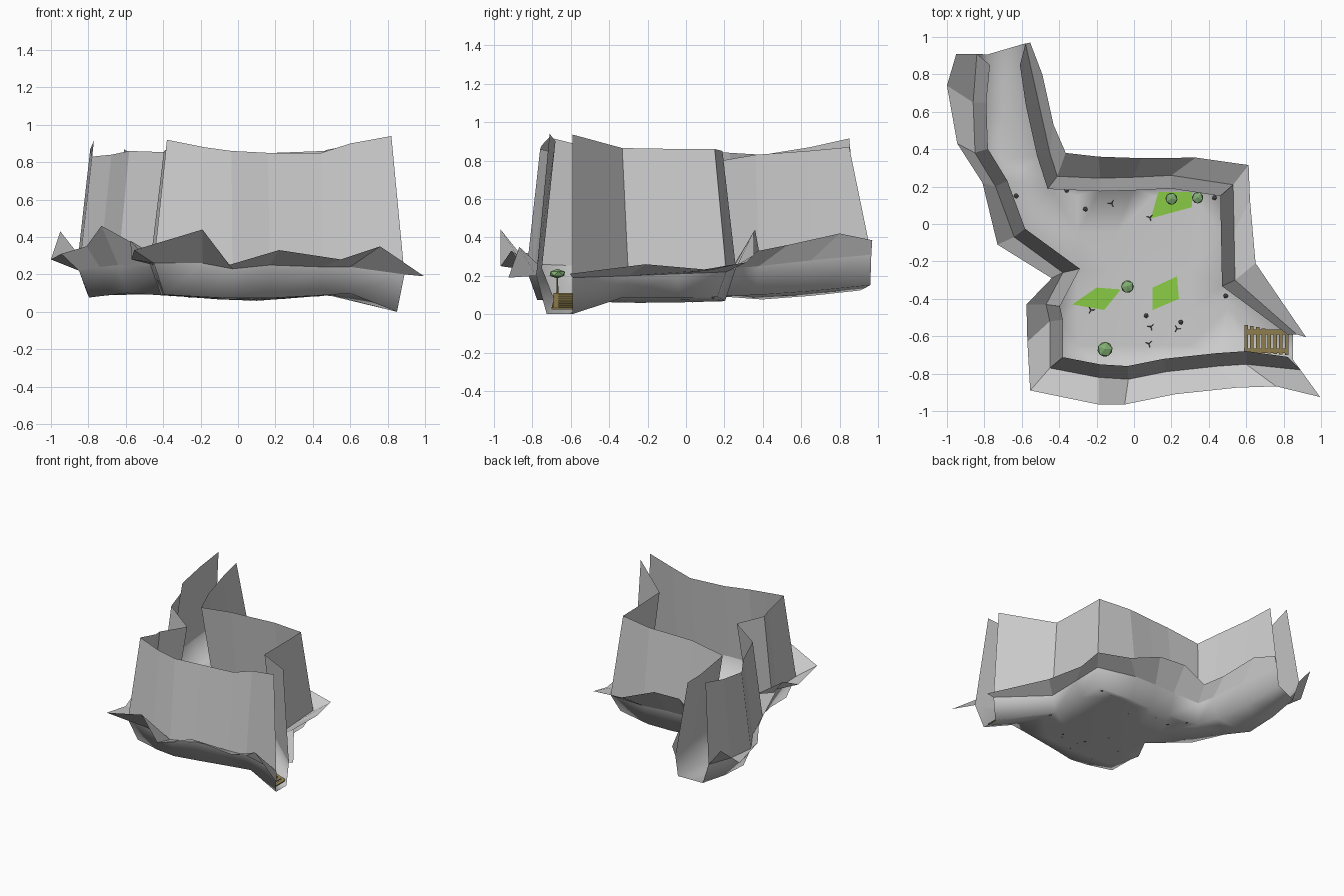
import bpy, bmesh, math, random
from mathutils import Vector
from mathutils.geometry import delaunay_2d_cdt

if "Cube" in bpy.data.objects:
    bpy.data.objects.remove(bpy.data.objects["Cube"])

random.seed(4)

# Each row: cliff foot x, y, z | outer ledge x, y, z | cliff top height
LEFT = [
    (.89, -.78, .20, .995, -.925, .19, .94), (.60, -.75, .24, .76, -.868, .35, .90),
    (.45, -.76, .24, .55, -.875, .28, .85), (.17, -.79, .25, .22, -.91, .33, .85),
    (-.03, -.83, .23, -.05, -.965, .25, .86), (-.19, -.82, .26, -.19, -.965, .44, .88),
    (-.45, -.77, .26, -.555, -.89, .33, .92), (-.45, -.52, .25, -.57, -.63, .28, .87),
    (-.47, -.43, .25, -.575, -.43, .38, .86), (-.38, -.26, .24, -.44, -.29, .30, .85),
    (-.64, -.07, .25, -.73, -.11, .46, .86), (-.74, .20, .24, -.81, .22, .35, .84),
    (-.85, .38, .22, -.945, .43, .31, .83), (-.86, .65, .25, -1.0, .74, .28, .87),
    (-.84, .91, .29, -.95, .91, .43, .915),
]
RIGHT = [
    (.87, -.59, .19, .92, -.605, .21, .935), (.54, -.30, .20, .65, -.21, .26, .865),
    (.535, -.04, .21, .62, .13, .23, .86), (.53, .21, .22, .613, .315, .27, .86),
    (.20, .26, .24, .33, .355, .31, .85), (0, .25, .25, .04, .352, .43, .845),
    (-.18, .245, .25, -.19, .36, .44, .84), (-.41, .255, .24, -.365, .38, .33, .80),
    (-.45, .38, .25, -.43, .53, .36, .83), (-.51, .65, .28, -.49, .80, .42, .85),
    (-.58, .965, .31, -.555, .97, .385, .87),
]


def floor_z(x, y):
    bowl = min(1, math.hypot(x - .05, (y + .2) * .4) / .6)
    z = .055 + .045 * bowl + .1 * max(0, y - .45) - .4 * max(0, x - .6) - .12 * max(0, -.6 - x)
    return max(0, z)


def make(name, verts, faces, color=None, smooth=False):
    me = bpy.data.meshes.new(name)
    me.from_pydata([tuple(v) for v in verts], [], faces)
    ob = bpy.data.objects.new(name, me)
    bpy.context.collection.objects.link(ob)
    me.polygons.foreach_set("use_smooth", [smooth] * len(me.polygons))
    if color:
        me.materials.append(color)
    return ob


def material(name, rgb):
    m = bpy.data.materials.new(name)
    m.diffuse_color = (*rgb, 1)
    m.use_nodes = True
    m.node_tree.nodes["Principled BSDF"].inputs["Base Color"].default_value = m.diffuse_color
    return m


def inset(pts, dist, side):
    """Offset a path toward the canyon interior with mitred corners."""
    dirs = [(b - a).normalized() for a, b in zip(pts, pts[1:])]
    out = []
    for i, p in enumerate(pts):
        a, b = dirs[max(i - 1, 0)], dirs[min(i, len(dirs) - 1)]
        n1, n2 = Vector((a.y, -a.x)) * side, Vector((b.y, -b.x)) * side
        n = (n1 + n2).normalized()
        out.append(p + n * dist / max(.6, n.dot(n1)))
    return out


def ribbon(name, a, b):
    n = len(a)
    return make(name, a + b, [(i, i + 1, n + i + 1, n + i) for i in range(n - 1)])


# Cliffs and ledges along both sides
edges = {}
for label, rows, side in (("left", LEFT, 1), ("right", RIGHT, -1)):
    flat = [Vector(r[:2]) for r in rows]
    foot = [Vector(r[:3]) for r in rows]
    ledge = [Vector(r[3:6]) for r in rows]
    lean, bank = inset(flat, .07, side), inset(flat, .055, side)
    if side < 0:  # the right bank is nearly upright at its two open ends
        lean[0], bank[0] = Vector((.82, -.59)), Vector((.85, -.592))
        lean[-1], bank[-1] = Vector((-.61, .85)), Vector((-.60, .96))
    top = [Vector((min(p.x, .82), min(p.y, .85), r[6])) for p, r in zip(lean, rows)]
    edges[label] = ([Vector((min(p.x, .85), p.y)) for p in bank], foot)
    ribbon(label + "_cliff", foot, top)
    ribbon(label + "_ledge", foot, ledge)

# Canyon floor with curved-up banks
(fl, ml), (fr, mr) = edges["left"], edges["right"]
loop = fr + fl[::-1]
feet = mr + ml[::-1]
n = len(loop)
grid = [Vector((-.7 + .2 * i, -.65 + .2 * j)) for i in range(8) for j in range(8)]
grid = [g for g in grid if min((g - p).length for p in loop) > .1]
co, _, tris, _, _, _ = delaunay_2d_cdt(loop + grid, [(i, (i + 1) % n) for i in range(n)], [], 1, 1e-5)
verts = [Vector((p.x, p.y, floor_z(p.x, p.y))) for p in co]
k = len(verts)
faces = [tuple(t) for t in tris]
open_ends = (len(fr) - 1, n - 1)
faces += [(i, k + i, k + (i + 1) % n, (i + 1) % n) for i in range(n) if i not in open_ends]
ground = make("canyon_floor", verts + feet, faces, None, True)
bm = bmesh.new()
bm.from_mesh(ground.data)
bmesh.ops.delete(bm, geom=[v for v in bm.verts if not v.link_faces], context='VERTS')
bmesh.ops.recalc_face_normals(bm, faces=bm.faces)
bm.to_mesh(ground.data)
bm.free()

grass = material("grass", (.25, .6, .06))
leaf = material("leaf", (.22, .42, .17))
wood = material("wood", (.33, .25, .09))
stone = material("stone", (.14, .14, .14))

# Grass patches lying on the floor
for i, quad in enumerate([
        [(.09, .03), (.31, .09), (.31, .17), (.13, .17)],
        [(.10, -.46), (.24, -.40), (.23, -.28), (.10, -.34)],
        [(-.33, -.43), (-.16, -.46), (-.07, -.35), (-.20, -.34)]]):
    make(f"grass_patch_{i}", [(x, y, floor_z(x, y) + .004) for x, y in quad], [(0, 1, 2, 3)], grass)


def blob(name, x, y, z, r, squash, mat):
    bpy.ops.mesh.primitive_ico_sphere_add(subdivisions=1, radius=r, location=(x, y, z),
                                          rotation=(0, 0, random.uniform(0, 6)))
    ob = bpy.context.object
    ob.name, ob.scale.z = name, squash
    ob.data.materials.append(mat)


def stick(name, a, b, r, mat):
    a, b = Vector(a), Vector(b)
    bpy.ops.mesh.primitive_cone_add(vertices=4, radius1=r, radius2=r * .4, depth=(b - a).length,
                                    location=(a + b) / 2)
    ob = bpy.context.object
    ob.name = name
    ob.rotation_euler = (b - a).to_track_quat('Z', 'Y').to_euler()
    ob.data.materials.append(mat)


# Small trees
for x, y, r in [(-.155, -.67, .045), (-.035, -.335, .038), (.2, .135, .036), (.34, .14, .034)]:
    z = floor_z(x, y)
    stick("tree_trunk", (x, y, z), (x, y, z + .13), .007, wood)
    blob("tree_crown", x, y, z + .135, r, .55, leaf)

# Loose stones
for x, y in [(-.63, .15), (-.36, .18), (-.26, .08), (.49, -.385), (.25, -.525), (.065, -.49), (.43, .14)]:
    blob("stone", x, y, floor_z(x, y) + .006, .014, .8, stone)

# Dry twigs
for x, y in [(.085, .035), (-.12, .11), (.09, -.55), (.23, -.56), (.08, -.64), (-.23, -.46)]:
    z = floor_z(x, y)
    for j in range(3):
        t = 2.1 * j + x * 9
        stick("twig", (x, y, z), (x + .02 * math.cos(t), y + .02 * math.sin(t), z + .02), .003, stone)


# Plank walkway at the front right exit
def beam(name, x0, x1, y0, y1):
    c = [(x, y, .098 - .33 * (x - .6) + dz) for dz in (0, .008) for x, y in
         ((x0, y0), (x1, y0), (x1, y1), (x0, y1))]
    make(name, c, [(3, 2, 1, 0), (4, 5, 6, 7), (0, 1, 5, 4), (1, 2, 6, 5), (2, 3, 7, 6), (3, 0, 4, 7)], wood)


for i in range(8):
    x = .59 + .031 * i
    beam("plank", x, x + .019, -.68 - .003 * i, -.54 - .006 * i)
beam("upper_rail", .59, .82, -.59, -.565)
beam("lower_rail", .59, .82, -.69, -.665)
